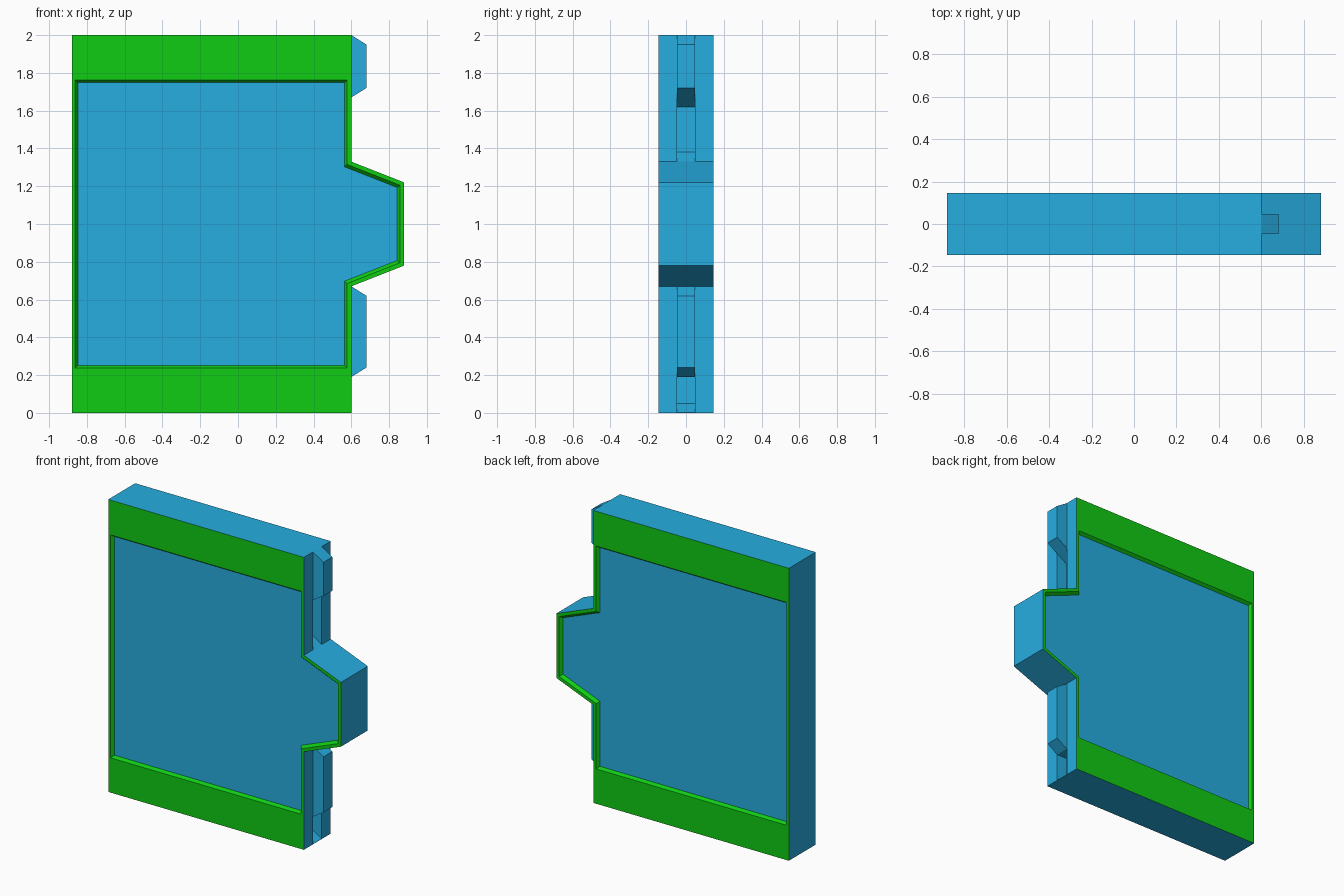
import bpy, bmesh

if "Cube" in bpy.data.objects:
    bpy.data.objects.remove(bpy.data.objects["Cube"])

HALF = 0.145    # half thickness of the door
DEPTH = 0.02    # recess of the panels
SLOT = 0.048    # half width of teeth and sockets


def material(name, color):
    m = bpy.data.materials.new(name)
    m.diffuse_color = (*color, 1)
    m.use_nodes = True
    m.node_tree.nodes["Principled BSDF"].inputs["Base Color"].default_value = m.diffuse_color
    return m


blue = material("blue", (0.02, 0.42, 0.75))
green = material("green", (0.005, 0.6, 0.007))


def make_object(name, bm, mats):
    bmesh.ops.recalc_face_normals(bm, faces=bm.faces)
    mesh = bpy.data.meshes.new(name)
    bm.to_mesh(mesh)
    bm.free()
    for m in mats:
        mesh.materials.append(m)
    ob = bpy.data.objects.new(name, mesh)
    bpy.context.collection.objects.link(ob)
    return ob


def ring(bm, profile, y):
    return [bm.verts.new((x, y, z)) for x, z in profile]


def bridge(bm, a, b, mat=0):
    for i in range(len(a)):
        j = (i + 1) % len(a)
        bm.faces.new((a[i], a[j], b[j], b[i])).material_index = mat


def prism(name, profile, half):
    bm = bmesh.new()
    a, b = ring(bm, profile, -half), ring(bm, profile, half)
    bridge(bm, a, b)
    bm.faces.new(a)
    bm.faces.new(b)
    return make_object(name, bm, [blue])


def outline(left, right, nose, bottom, notch, tip):
    """Door outline, mirrored about z = 1."""
    low = [(left, bottom), (right, bottom), (right, notch), (nose, tip)]
    return low + [(x, 2 - z) for x, z in reversed(low)]


# Door leaf: blue sides, green frame and bevel, blue recessed panel on both faces
outer = outline(-0.88, 0.60, 0.88, 0.0, 0.67, 0.78)
rim = outline(-0.862, 0.578, 0.858, 0.238, 0.685, 0.795)
inner = outline(-0.847, 0.563, 0.843, 0.252, 0.697, 0.807)
bm = bmesh.new()
edges = []
for s in (-1, 1):
    a, b = ring(bm, outer, s * HALF), ring(bm, rim, s * HALF)
    c = ring(bm, inner, s * (HALF - DEPTH))
    bridge(bm, a, b, 1)
    bridge(bm, b, c, 1)
    bm.faces.new(c)
    edges.append(a)
bridge(bm, *edges)
door = make_object("door_leaf", bm, [blue, green])

# Sockets cut into the closing edge
sockets = {
    "upper": [(0.7, 1.33), (0.6, 1.33), (0.52, 1.38), (0.52, 1.62), (0.6, 1.67), (0.7, 1.67)],
    "lower": [(0.7, 0.002), (0.6, 0.002), (0.52, 0.05), (0.52, 0.19), (0.7, 0.19)],
}
for name, profile in sockets.items():
    cutter = prism(name + "_socket_cutter", profile, SLOT)
    cutter.hide_render = True
    mod = door.modifiers.new(name + "_socket", 'BOOLEAN')
    mod.object = cutter
    mod.operation = 'DIFFERENCE'
    mod.solver = 'EXACT'
    bpy.context.view_layer.objects.active = door
    bpy.ops.object.modifier_apply(modifier=mod.name)
    bpy.data.objects.remove(cutter)

# Interlocking teeth on the closing edge
for name, z0, z1 in (("upper_tooth", 1.67, 2.0), ("lower_tooth", 0.19, 0.67)):
    prism(name, [(0.6, z0), (0.68, z0 + 0.05), (0.68, z1 - 0.05), (0.6, z1)], SLOT)
